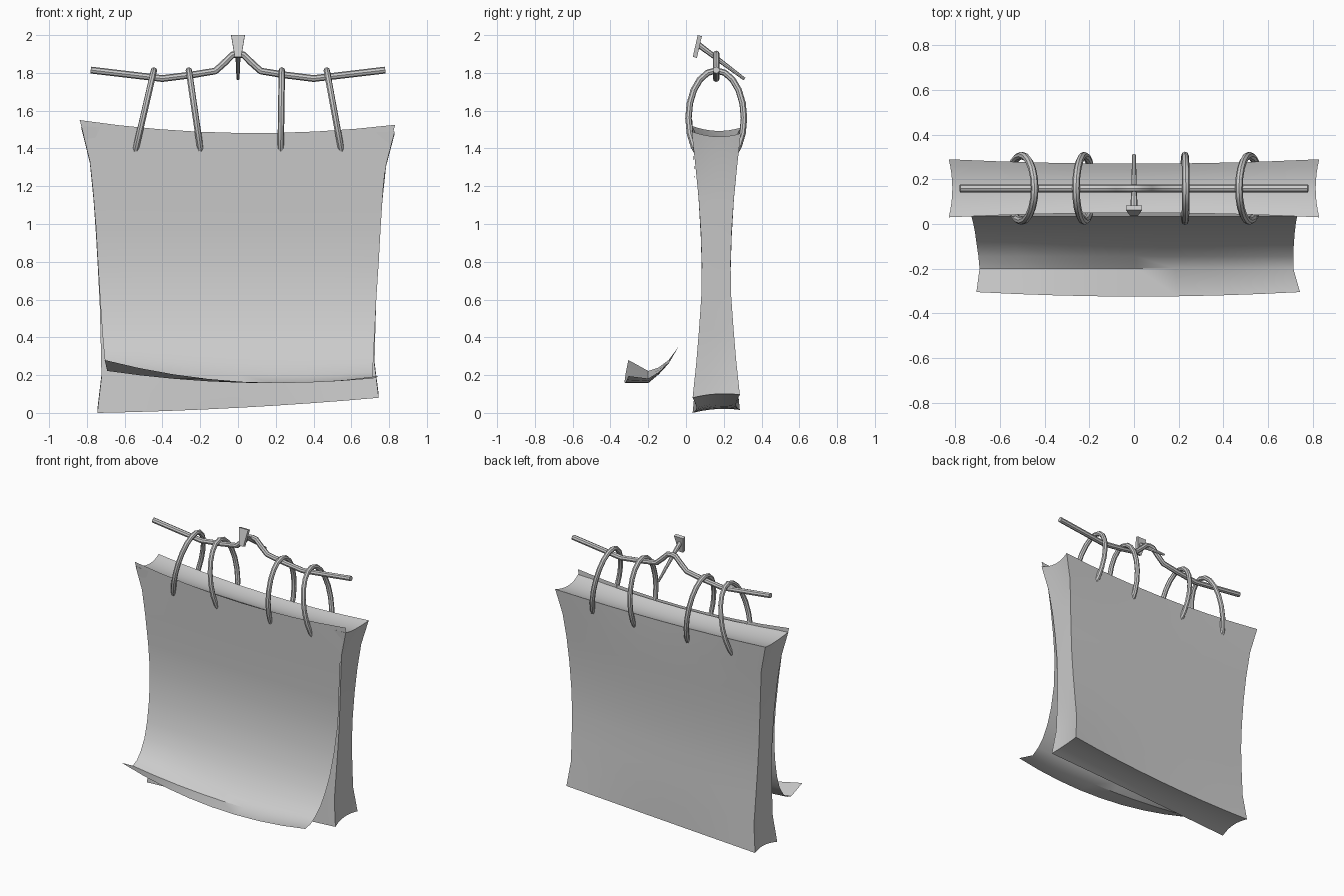
import bpy, bmesh, math
from mathutils import Vector

if "Cube" in bpy.data.objects:
    bpy.data.objects.remove(bpy.data.objects["Cube"])


def lerp(keys, t):
    """Piecewise linear lookup in a list of (t, value)."""
    for (a, x), (b, y) in zip(keys, keys[1:]):
        if t <= b:
            return x + (y - x) * (t - a) / (b - a)
    return keys[-1][1]


def arc(left, mid, right, u):
    """Quadratic through left, mid and right for u in -1..1."""
    return mid + (right - left) / 2 * u + ((left + right) / 2 - mid) * u * u


def finish(name, bm, smooth=True):
    me = bpy.data.meshes.new(name)
    bm.to_mesh(me)
    bm.free()
    ob = bpy.data.objects.new(name, me)
    bpy.context.collection.objects.link(ob)
    if smooth:
        shade(ob)
    return ob


def shade(ob):
    bpy.ops.object.select_all(action='DESELECT')
    ob.select_set(True)
    bpy.context.view_layer.objects.active = ob
    bpy.ops.object.shade_smooth_by_angle(angle=math.radians(40))


def tube(name, points, radius, cyclic=False):
    """Round wire along a polyline, converted to a mesh."""
    cu = bpy.data.curves.new(name, 'CURVE')
    cu.dimensions = '3D'
    cu.bevel_depth = radius
    cu.bevel_resolution = 2
    cu.use_fill_caps = not cyclic
    sp = cu.splines.new('POLY')
    sp.points.add(len(points) - 1)
    for p, co in zip(sp.points, points):
        p.co = (*co, 1)
    sp.use_cyclic_u = cyclic
    ob = bpy.data.objects.new(name, cu)
    bpy.context.collection.objects.link(ob)
    bpy.ops.object.select_all(action='DESELECT')
    ob.select_set(True)
    bpy.context.view_layer.objects.active = ob
    bpy.ops.object.convert(target='MESH')
    shade(bpy.context.object)


CY = 0.16  # centre plane of pad, rod and rings

# Page pad: a box pinched on every side, with flared corners
WIDTH = [(0, .745), (.13, .722), (.4, .733), (.7, .758), (.88, .785), (1, .83)]
DEPTH = [(0, .125), (.12, .107), (.35, .08), (.55, .075), (.8, .098), (.9, .115), (1, .13)]
bm = bmesh.new()
bmesh.ops.create_cube(bm, size=2)
bmesh.ops.subdivide_edges(bm, edges=bm.edges[:], cuts=7, use_grid_fill=True)
for v in bm.verts:
    u, d, w = v.co
    t = (w + 1) / 2
    end = abs(w) ** 4
    x = u * (lerp(WIDTH, t) - .016 * (1 - d * d) * end)
    y = CY + d * (lerp(DEPTH, t) - .02 * (1 - u * u) * end)
    bottom = arc(0, .027, .08, u) + .008 * (d + 1) + .012 * (1 - d * d)
    top = arc(1.52, 1.475, 1.49, u) - .005 * (d + 1) - .022 * (1 - d * d)
    v.co = (x, y, bottom + (top - bottom) * t)
finish("page_pad", bm)

# Front sheet: rows of (y, z left, z middle, z right, x left, x right)
ROWS = [
    (.033, 1.55, 1.482, 1.525, -.838, .832),
    (.041, 1.36, 1.34, 1.35, -.787, .785),
    (.050, 1.18, 1.18, 1.18, -.768, .768),
    (.060, .98, .98, .98, -.752, .755),
    (.064, .80, .80, .80, -.742, .745),
    (.040, .60, .60, .60, -.730, .732),
    (.002, .45, .45, .45, -.720, .725),
    (-.040, .35, .35, .35, -.712, .720),
    (-.092, .28, .262, .265, -.705, .716),
    (-.145, .24, .205, .215, -.697, .714),
    (-.200, .222, .160, .182, -.692, .714),
    (-.305, .280, .165, .195, -.706, .744),
]
N = 8
bm = bmesh.new()
prev = None
for i, (y, zl, zm, zr, xl, xr) in enumerate(ROWS):
    row = []
    for j in range(N + 1):
        u = j / N * 2 - 1
        yy = y - (.02 * (1 - u * u) if i == len(ROWS) - 1 else 0)
        row.append(bm.verts.new((xl + (xr - xl) * j / N, yy, arc(zl, zm, zr, u))))
    if prev:
        for j in range(N):
            bm.faces.new((prev[j], row[j], row[j + 1], prev[j + 1]))
    prev = row
finish("front_sheet", bm)

# Bent hanging rod
half = [(.03, 1.895), (.07, 1.855), (.12, 1.81), (.24, 1.79), (.40, 1.77), (.78, 1.815)]
path = [(-x, CY, z) for x, z in reversed(half)] + [(0, CY, 1.90)] + [(x, CY, z) for x, z in half]
tube("hanging_rod", path, .018)

# Four binding rings, each leaning by its own amount
for k, (x_top, x_low) in enumerate([(-.445, -.54), (-.26, -.20), (.232, .226), (.47, .545)]):
    pts = []
    for i in range(20):
        a = math.tau * i / 20
        z = 1.56 + .253 * math.cos(a)
        x = x_top + (x_low - x_top) * (1.813 - z) / .41
        pts.append((x, CY + .147 * math.sin(a), z))
    tube(f"ring_{k + 1}", pts, .017, True)

# Nail shaft: a tapered pin driven back and down
a, b = Vector((0, .065, 1.95)), Vector((0, .31, 1.767))
bm = bmesh.new()
bmesh.ops.create_cone(bm, cap_ends=True, segments=8, radius1=.016, radius2=.008,
                      depth=(b - a).length)
ob = finish("nail_shaft", bm)
ob.rotation_mode = 'QUATERNION'
ob.rotation_quaternion = (b - a).to_track_quat('Z', 'Y')
ob.location = (a + b) / 2

# Nail head: a flat wedge, wide at the top
bm = bmesh.new()
bmesh.ops.create_cube(bm, size=2)
for v in bm.verts:
    u, d, w = v.co
    t = (w + 1) / 2
    v.co = (u * (.017 + .019 * t), .047 + .026 * t + .011 * d, 1.882 + .115 * t - .003 * (d - 0) * 1)
finish("nail_head", bm, smooth=False)
